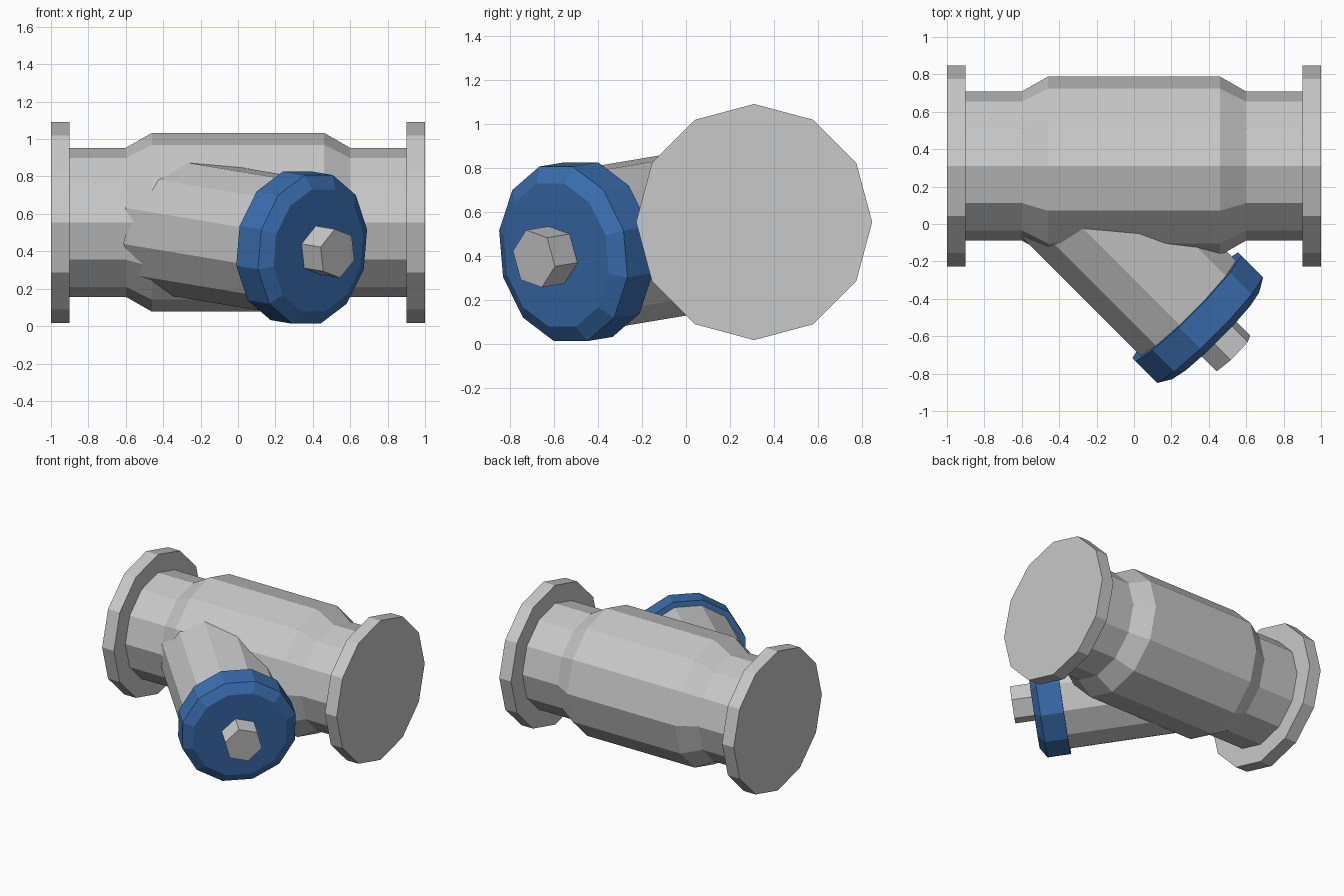
import bpy, bmesh, math
from mathutils import Vector

if "Cube" in bpy.data.objects:
    bpy.data.objects.remove(bpy.data.objects["Cube"])


def material(name, rgb):
    m = bpy.data.materials.new(name)
    m.diffuse_color = (*rgb, 1)
    m.use_nodes = True
    m.node_tree.nodes["Principled BSDF"].inputs["Base Color"].default_value = m.diffuse_color
    return m


grey = material("cast_metal_grey", (0.58, 0.58, 0.58))
blue = material("cap_blue", (0.042, 0.157, 0.43))


def lathe(name, profile, sides, origin, direction, mat):
    """Closed faceted solid from (distance, radius) pairs along an axis."""
    turn = Vector((0, 0, 1)).rotation_difference(Vector(direction))
    bm = bmesh.new()
    rings = []
    for dist, rad in profile:
        ring = []
        for i in range(sides):
            a = math.pi / 2 + math.tau * i / sides
            p = Vector((rad * math.cos(a), rad * math.sin(a), dist))
            ring.append(bm.verts.new(turn @ p + Vector(origin)))
        rings.append(ring)
    for low, high in zip(rings, rings[1:]):
        for i in range(sides):
            j = (i + 1) % sides
            bm.faces.new((low[i], low[j], high[j], high[i]))
    bm.faces.new(rings[0][::-1])
    bm.faces.new(rings[-1])
    bmesh.ops.recalc_face_normals(bm, faces=bm.faces)
    mesh = bpy.data.meshes.new(name)
    bm.to_mesh(mesh)
    bm.free()
    mesh.materials.append(mat)
    obj = bpy.data.objects.new(name, mesh)
    bpy.context.collection.objects.link(obj)
    return obj


# Main pipe with swollen middle and end flanges
centre = (0, 0.31, 0.555)
along = (1, 0, 0)
lathe("valve_body",
      [(-0.9, 0.398), (-0.6, 0.398), (-0.46, 0.478),
       (0.46, 0.478), (0.6, 0.398), (0.9, 0.398)],
      12, centre, along, grey)
lathe("left_flange", [(-1, 0.537), (-0.9, 0.537)], 12, centre, along, grey)
lathe("right_flange", [(0.9, 0.537), (1, 0.537)], 12, centre, along, grey)

# Angled branch, measured from the centre of the cap's outer face
face = (0.43, -0.59, 0.405)
out = Vector((1, -1, -0.167)).normalized()
lathe("branch_pipe", [(-1.2, 0.373), (-0.1, 0.373)], 12, face, out, grey)
lathe("branch_cap", [(-0.21, 0.414), (-0.045, 0.414), (0, 0.34)],
      12, face, out, blue)
lathe("hex_plug", [(-0.02, 0.136), (0.145, 0.136)], 6, face, out, grey)
